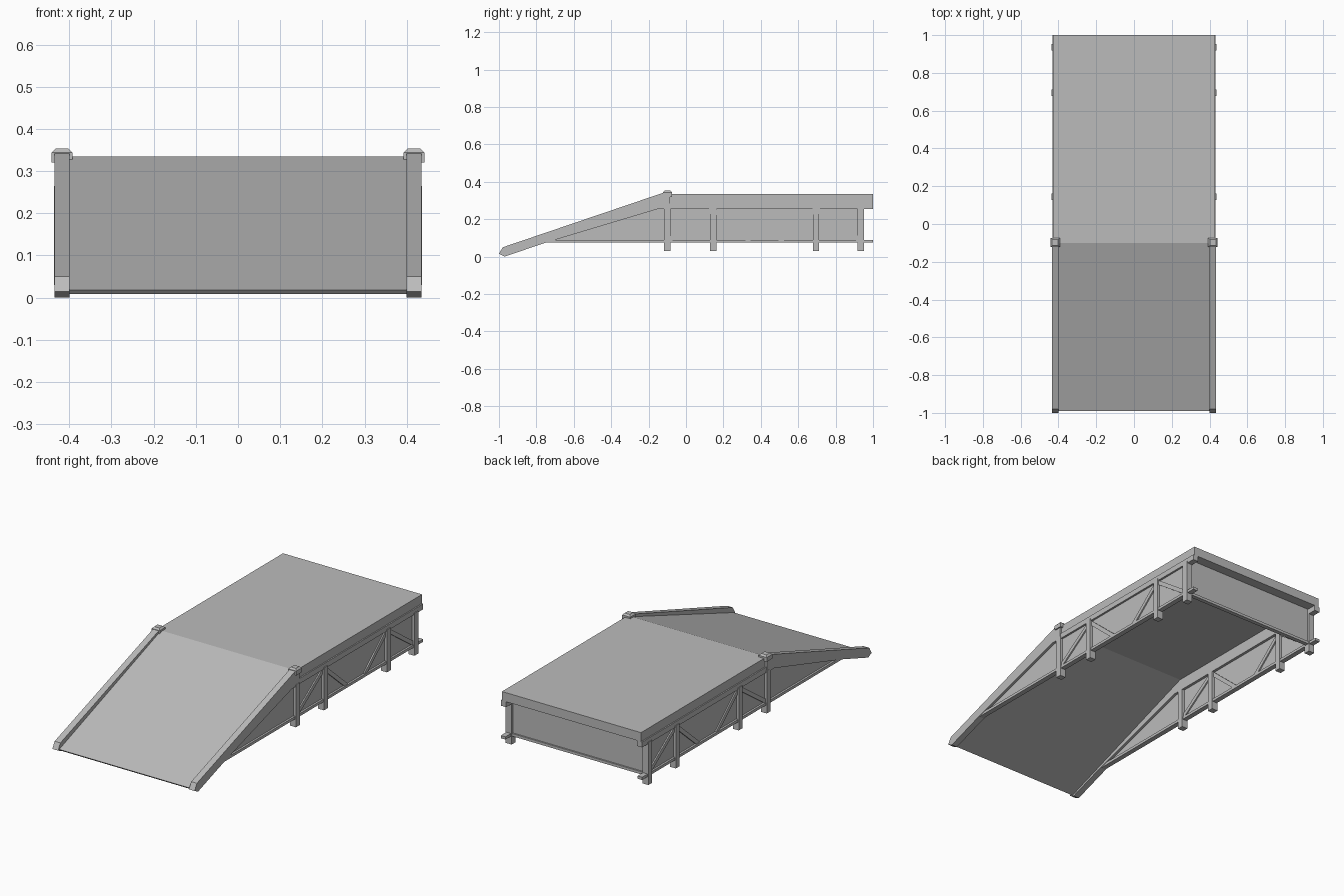
import bpy, bmesh, math
from mathutils import Vector

old = bpy.data.objects.get("Cube")
if old:
    bpy.data.objects.remove(old, do_unlink=True)

grey = bpy.data.materials.new("plain_grey")
grey.use_nodes = True
COLOUR = (0.5, 0.5, 0.5, 1)
grey.diffuse_color = COLOUR
grey.node_tree.nodes["Principled BSDF"].inputs["Base Color"].default_value = COLOUR


def prism(name, profile, x0, x1):
    """Extrude a (y, z) profile across x."""
    bm = bmesh.new()
    face = bm.faces.new([bm.verts.new((x0, y, z)) for y, z in profile])
    new = bmesh.ops.extrude_face_region(bm, geom=[face])["geom"]
    verts = [g for g in new if isinstance(g, bmesh.types.BMVert)]
    bmesh.ops.translate(bm, vec=(x1 - x0, 0, 0), verts=verts)
    bmesh.ops.recalc_face_normals(bm, faces=bm.faces)
    mesh = bpy.data.meshes.new(name)
    bm.to_mesh(mesh)
    bm.free()
    mesh.materials.append(grey)
    obj = bpy.data.objects.new(name, mesh)
    bpy.context.collection.objects.link(obj)
    return obj


def box(name, x, y, z):
    return prism(name, [(y[0], z[0]), (y[1], z[0]), (y[1], z[1]), (y[0], z[1])], *x)


def strut(name, start, end, width, x):
    """Flat diagonal bar between two (y, z) points."""
    a, b = Vector(start), Vector(end)
    d = (b - a).normalized() * width / 2
    n = Vector((-d.y, d.x))
    return prism(name, [a - n, b - n, b + n, a + n], *x)


TOP, BEAM, RAIL = 0.335, 0.255, 0.075
POSTS = (-0.1, 0.145, 0.695, 0.935)

# Ramp and flat deck as one folded sheet
prism("ramp_and_deck", [(-0.99, 0.018), (-0.1, TOP), (1, TOP), (1, 0.32),
                        (-0.1, 0.32), (-0.98, 0.008)], -0.402, 0.402)

# Back fascia, wall and lower crossbar
box("back_fascia", (-0.425, 0.425), (0.945, 1), (0.285, TOP))
box("back_wall", (-0.418, 0.418), (0.93, 0.94), (RAIL, 0.325))
box("back_crossbar", (-0.41, 0.41), (0.925, 0.948), (RAIL, 0.09))

for side, s in (("left", 1), ("right", -1)):
    def span(a, b):
        return (s * a, s * b)

    # Sloping stringer beside the ramp
    prism(side + "_ramp_stringer",
          [(-1, 0.015), (-0.98, 0.05), (-0.12, 0.342), (-0.085, 0.342),
           (-0.085, BEAM), (-0.15, BEAM), (-0.75, RAIL), (-0.97, 0)], *span(0.4, 0.435))

    # Deck edge, beam and bottom rail
    box(side + "_deck_edge", span(0.4, 0.425), (-0.1, 1), (0.285, TOP))
    box(side + "_deck_beam", span(0.4, 0.432), (-0.1, 1), (BEAM, 0.285))
    box(side + "_bottom_rail", span(0.404, 0.432), (-0.75, 1), (RAIL, 0.09))

    # Thin infill wall in the middle of the frame
    prism(side + "_wall", [(-0.73, 0.08), (-0.12, 0.28), (0.935, 0.28), (0.935, 0.08)],
          *span(0.415, 0.421))

    # Posts
    for i, y in enumerate(POSTS):
        box(f"{side}_post_{i + 1}", span(0.4, 0.436), (y - 0.017, y + 0.017), (0.03, BEAM + 0.01))

    # Diagonal braces
    braces = ((POSTS[0], POSTS[1]), (0.34, POSTS[1]), (0.5, POSTS[2]), (POSTS[3], POSTS[2]))
    for i, (low, high) in enumerate(braces):
        strut(f"{side}_brace_{i + 1}", (low, 0.085), (high, BEAM), 0.022, span(0.408, 0.428))

    # Chamfered cap over the joint
    cap = box(side + "_joint_cap", span(0.393, 0.442), (-0.122, -0.074), (0.32, 0.353))
    bm = bmesh.new()
    bm.from_mesh(cap.data)
    top_edges = [e for e in bm.edges if all(v.co.z > 0.35 for v in e.verts)]
    bmesh.ops.bevel(bm, geom=top_edges, offset=0.009, segments=1, affect='EDGES')
    bm.to_mesh(cap.data)
    bm.free()
